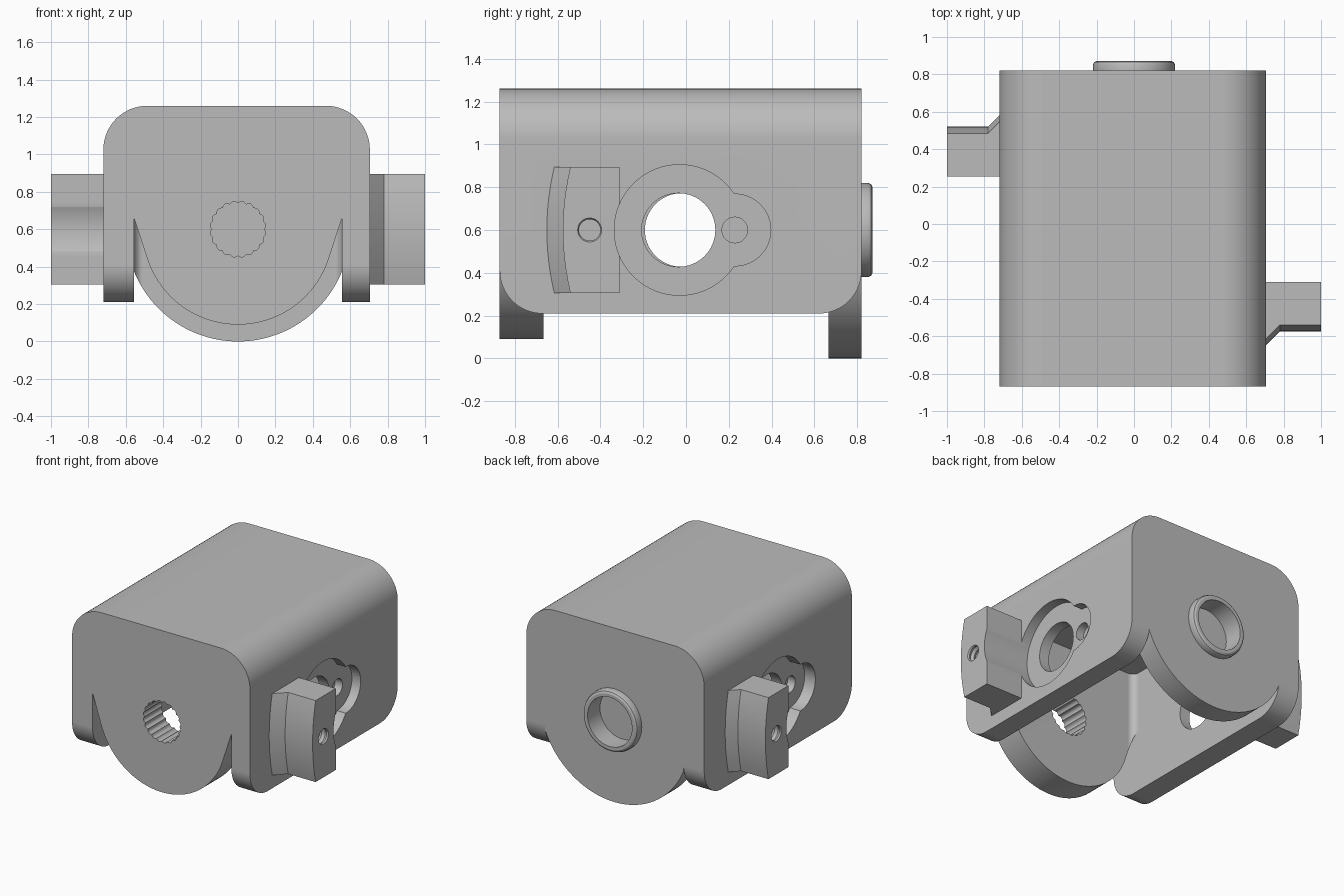
import bpy, bmesh
from math import sin, cos, pi, radians, atan2, acos, hypot

cube = bpy.data.objects.get("Cube")
if cube:
    bpy.data.objects.remove(cube, do_unlink=True)

grey = bpy.data.materials.new("plain grey")
grey.use_nodes = True
COLOUR = (0.5, 0.5, 0.5, 1)
grey.diffuse_color = COLOUR
grey.node_tree.nodes["Principled BSDF"].inputs["Base Color"].default_value = COLOUR

INNER = 0.556            # half width of the cavity
AXIS_Z = 0.6             # height of all bores
LEFT, RIGHT, FRONT, BACK = -0.72, 0.705, -0.87, 0.82


def loft(name, rings):
    """Closed solid through equal-length rings of points."""
    bm = bmesh.new()
    loops = [[bm.verts.new(p) for p in ring] for ring in rings]
    for a, b in zip(loops, loops[1:]):
        for i in range(len(a)):
            j = (i + 1) % len(a)
            bm.faces.new((a[i], a[j], b[j], b[i]))
    bm.faces.new(loops[0])
    bm.faces.new(loops[-1])
    bmesh.ops.recalc_face_normals(bm, faces=bm.faces)
    mesh = bpy.data.meshes.new(name)
    bm.to_mesh(mesh)
    bm.free()
    mesh.materials.append(grey)
    obj = bpy.data.objects.new(name, mesh)
    bpy.context.collection.objects.link(obj)
    return obj


def place(axis, a, b, t):
    return {"X": (t, a, b), "Y": (a, t, b), "Z": (a, b, t)}[axis]


def prism(name, pts, lo, hi, axis):
    return loft(name, [[place(axis, a, b, t) for a, b in pts] for t in (lo, hi)])


def arc(cx, cy, r, start, end, n=16):
    steps = [radians(start + (end - start) * i / n) for i in range(n + 1)]
    return [(cx + r * cos(t), cy + r * sin(t)) for t in steps]


def lathe(name, profile, centre, axis, n=64):
    """Solid of revolution from (radius, position along axis) pairs."""
    circle = [2 * pi * i / n for i in range(n)]
    return loft(name, [[place(axis, centre[0] + r * cos(t), centre[1] + r * sin(t), h)
                        for t in circle] for r, h in profile])


def combine(target, tool, operation="DIFFERENCE"):
    mod = target.modifiers.new("boolean", "BOOLEAN")
    mod.operation = operation
    mod.solver = "EXACT"
    mod.object = tool
    bpy.context.view_layer.objects.active = target
    bpy.ops.object.modifier_apply(modifier=mod.name)
    bpy.data.objects.remove(tool, do_unlink=True)


# Outer block with two large rounded top edges
R = 0.235
TOP = 1.26
outline = [(LEFT, -0.05), (RIGHT, -0.05)]
outline += arc(RIGHT - R, TOP - R, R, 0, 90)
outline += arc(LEFT + R, TOP - R, R, 90, 180)
housing = prism("housing", outline, FRONT, BACK, "Y")

# Open cavity underneath, with filleted upright corners
f = 0.05
cx, cy = INNER - f, 0.665 - f
cavity = (arc(cx, cy, f, 0, 90, 6) + arc(-cx, cy, f, 90, 180, 6)
          + arc(-cx, -cy, f, 180, 270, 6) + arc(cx, -cy, f, 270, 360, 6))
combine(housing, prism("cavity", cavity, -0.2, 1.1, "Z"))

# Front lobe: a disc edge joined to the slot tops by tangent lines
r, slot = 0.51, 0.66
dz = slot - AXIS_Z
tangent = atan2(dz, INNER) - acos(r / hypot(INNER, dz))
deg = tangent * 180 / pi
under = ([(-INNER, -0.2), (-INNER, slot)]
         + arc(0, AXIS_Z, r, 180 - deg, 360 + deg, 48)
         + [(INNER, slot), (INNER, -0.2)])
combine(housing, prism("front_trim", under, -1.1, -0.55, "Y"))

# Back lobe: a larger disc edge meeting the side walls directly
deg = -acos(INNER / 0.6) * 180 / pi
under = [(-INNER, -0.2)] + arc(0, AXIS_Z, 0.6, 180 - deg, 360 + deg, 48) + [(INNER, -0.2)]
combine(housing, prism("back_trim", under, 0.55, 1.1, "Y"))

# Side walls: straight bottom with rounded ends
c = 0.2
low = 0.21
under = ([(-1.1, -0.2), (-1.1, low + c)]
         + arc(FRONT + c, low + c, c, 180, 270)
         + arc(BACK - c, low + c, c, 270, 360)
         + [(1.1, low + c), (1.1, -0.2)])
for lo, hi in ((INNER - 0.0005, 1.1), (-1.1, -INNER + 0.0005)):
    combine(housing, prism("side_trim", under, lo, hi, "X"))

# Raised collar and blind bore on the back
collar = [(0.22, 0.76), (0.22, 0.85), (0.213, 0.865), (0.2, 0.872), (0.19, 0.872)]
combine(housing, lathe("back_collar", collar, (0, AXIS_Z), "Y"), "UNION")
combine(housing, lathe("back_bore", [(0.178, 0.73), (0.178, 1)], (0, AXIS_Z), "Y"))

# Serrated bore through the front
teeth = 20
count = teeth * 8
serration = []
for i in range(count):
    t = 2 * pi * i / count
    r = 0.139 + 0.011 * abs(sin(teeth * t / 2))
    serration.append((r * cos(t), AXIS_Z + r * sin(t)))
combine(housing, prism("front_bore", serration, -1, -0.5, "Y"))

# Each side: lug, stepped recess, through bore, pin hole and threaded hole
for s in (1, -1):
    def ypos(y):
        return y if s > 0 else -0.055 - y

    def bore(y, r, inner, outer=1.1, n=48):
        combine(housing, lathe("bore", [(r, s * inner), (r, s * outer)],
                               (ypos(y), AXIS_Z), "X", n))

    rings = []
    half, steps = 0.295, 12
    for i in range(steps + 1):
        k = 2 * i / steps - 1
        edge = -0.575 + 0.035 * k * k
        section = [(0.65, -0.31), (0.65, edge - 0.13), (0.78, edge),
                   (1.0, edge), (1.0, -0.31)]
        rings.append([(s * x, ypos(y), AXIS_Z + half * k) for x, y in section])
    combine(housing, loft("lug", rings), "UNION")

    bore(-0.03, 0.305, 0.635, n=80)
    bore(0.228, 0.168, 0.635)
    bore(-0.035, 0.172, 0.45, n=64)
    bore(0.228, 0.06, 0.575, 0.8, n=32)
    thread = [(0.062 if i % 2 else 0.05, s * (0.75 + 0.02 * i)) for i in range(14)]
    combine(housing, lathe("thread", thread, (ypos(-0.45), AXIS_Z), "X", 32))

# Smooth curved walls while keeping flat faces and edges crisp
bpy.ops.object.select_all(action="DESELECT")
housing.select_set(True)
bpy.context.view_layer.objects.active = housing
bpy.ops.object.shade_smooth_by_angle(angle=radians(25))
normals = housing.modifiers.new("even shading", "WEIGHTED_NORMAL")
normals.keep_sharp = True
